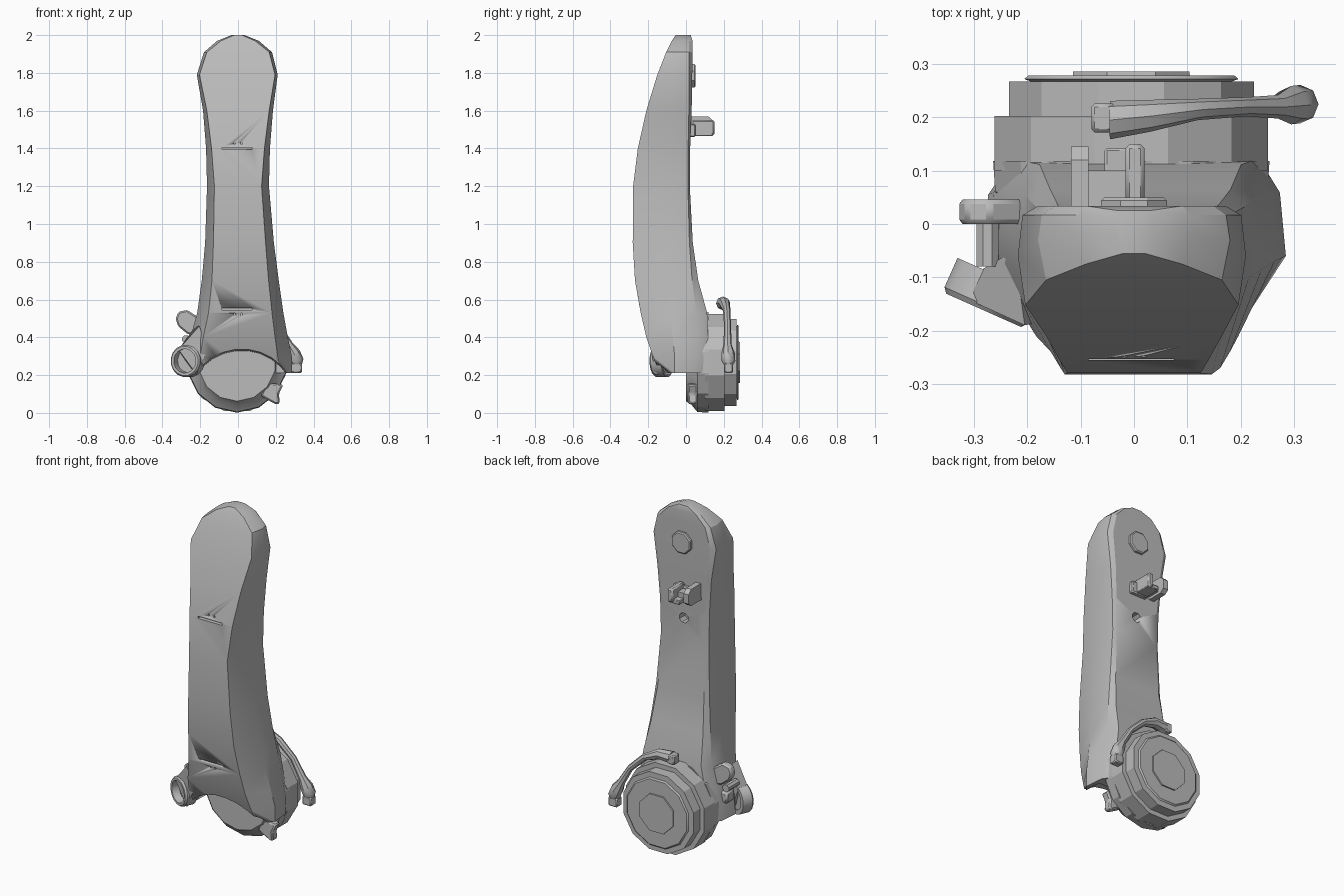
import bpy, bmesh, math
from mathutils import Vector, Matrix

if "Cube" in bpy.data.objects:
    bpy.data.objects.remove(bpy.data.objects["Cube"])

grey = bpy.data.materials.new("mid grey")
grey.use_nodes = True
COLOUR = (0.5, 0.5, 0.5, 1)
grey.diffuse_color = COLOUR
grey.node_tree.nodes["Principled BSDF"].inputs["Base Color"].default_value = COLOUR


def make(name, bm, angle=25):
    bmesh.ops.recalc_face_normals(bm, faces=bm.faces[:])
    mesh = bpy.data.meshes.new(name)
    bm.to_mesh(mesh)
    bm.free()
    mesh.materials.append(grey)
    ob = bpy.data.objects.new(name, mesh)
    bpy.context.collection.objects.link(ob)
    bpy.ops.object.select_all(action='DESELECT')
    ob.select_set(True)
    bpy.context.view_layer.objects.active = ob
    bpy.ops.object.shade_smooth_by_angle(angle=math.radians(angle))
    return ob


def loft(name, rings, angle=25, closed=False):
    """Skin a list of equal point rings; cap the ends unless closed."""
    bm = bmesh.new()
    rows = [[bm.verts.new(p) for p in ring] for ring in rings]
    n = len(rows[0])
    pairs = list(zip(rows, rows[1:])) + ([(rows[-1], rows[0])] if closed else [])
    for a, b in pairs:
        for i in range(n):
            j = (i + 1) % n
            bm.faces.new((a[i], a[j], b[j], b[i]))
    if not closed:
        bm.faces.new(rows[0])
        bm.faces.new(rows[-1])
    return make(name, bm, angle)


def lathe(name, centre, profile, sides, axis=(0, 1, 0), closed=False, angle=25):
    """Turn (distance along axis, radius) pairs about an axis."""
    turn = Vector((0, 0, 1)).rotation_difference(Vector(axis).normalized())
    rings = []
    for d, r in profile:
        ring = []
        for i in range(sides):
            a = 2 * math.pi * (i + 0.5) / sides
            ring.append(Vector(centre) + turn @ Vector((r * math.cos(a), r * math.sin(a), d)))
        rings.append(ring)
    return loft(name, rings, angle, closed)


def plate(name, outline, y0, y1, bevel=0.0):
    """Extrude an x-z outline along y."""
    ob = loft(name, [[(x, y, z) for x, z in outline] for y in (y0, y1)])
    if bevel:
        mod = ob.modifiers.new("edge", 'BEVEL')
        mod.width = bevel
        mod.segments = 1
    return ob


def box(name, lo, hi, bevel=0.0):
    return plate(name, [(lo[0], lo[2]), (hi[0], lo[2]), (hi[0], hi[2]), (lo[0], hi[2])],
                 lo[1], hi[1], bevel)


def cut(target, cutter):
    mod = target.modifiers.new(cutter.name, 'BOOLEAN')
    mod.operation = 'DIFFERENCE'
    mod.solver = 'EXACT'
    mod.object = cutter
    cutter.hide_render = True
    cutter.hide_set(True)


# Main arm: z, x offset, front half width, full half width, front y, widest y, back y
SECTIONS = [
    (0.21, 0.0, 0.22, 0.285, -0.14, -0.06, 0.11),
    (0.30, 0.005, 0.205, 0.28, -0.175, -0.06, 0.118),
    (0.40, 0.006, 0.19, 0.258, -0.21, -0.07, 0.118),
    (0.53, 0.012, 0.168, 0.228, -0.24, -0.085, 0.112),
    (0.70, 0.012, 0.15, 0.204, -0.27, -0.1, 0.065),
    (0.90, 0.008, 0.138, 0.182, -0.282, -0.11, 0.036),
    (1.20, 0.0, 0.125, 0.164, -0.28, -0.11, 0.02),
    (1.40, 0.0, 0.14, 0.169, -0.255, -0.1, 0.022),
    (1.60, 0.0, 0.165, 0.185, -0.21, -0.085, 0.03),
    (1.79, -0.004, 0.2, 0.214, -0.152, -0.06, 0.033),
    (1.91, 0.0, 0.165, 0.18, -0.105, -0.03, 0.034),
    (1.97, 0.0, 0.09, 0.11, -0.075, -0.02, 0.034),
    (2.00, 0.0, 0.02, 0.035, -0.055, -0.02, 0.025),
]
rings = []
for z, cx, fw, w, yf, ym, yb in SECTIONS:
    half = [(fw, yf), (w, ym), (w * 0.96, yb * 0.5), (w * 0.83, yb)]
    rings.append([(cx + x, y, z) for x, y in half] +
                 [(cx - x, y, z) for x, y in reversed(half)])
arm = loft("main_arm", rings, 28)

# Arched underside, front slots with pin holes, and the hole in the back
cut(arm, lathe("arch_cutter", (0.02, -0.5, 0.04), [(0, 0.31), (0.51, 0.29)], 28))
for z, y, side in ((1.4, -0.255, 1), (0.55, -0.244, -1)):
    cut(arm, box("slot_cutter", (-0.085, y - 0.03, z - 0.006), (0.075, y + 0.022, z + 0.006)))
    for x in (-0.018, 0.018):
        cut(arm, lathe("pin_cutter", (x, y - 0.03, z + side * 0.028), [(0, 0.006), (0.045, 0.006)], 8))
cut(arm, lathe("back_hole_cutter", (0, -0.03, 1.33), [(0, 0.03), (0.1, 0.03)], 8))

# Round base: tapered bowl, stepped drum, rim and end plates
BASE = (-0.005, 0, 0.267)
lathe("base_bowl", BASE, [(0.0, 0.205), (0.03, 0.225), (0.06, 0.262), (0.118, 0.266)], 14)
lathe("drum_large", BASE, [(0.1, 0.266), (0.203, 0.266)], 12)
lathe("drum_medium", BASE, [(0.2, 0.238), (0.267, 0.238)], 12)
lathe("drum_rim", BASE, [(0.262, 0.18), (0.272, 0.208), (0.279, 0.2)], 12)
lathe("drum_end_plate", BASE, [(0.27, 0.12), (0.286, 0.118)], 8)

# Tab under the base
plate("base_tab", [(0.12, 0.09), (0.2, 0.045), (0.222, 0.05), (0.216, 0.1), (0.24, 0.15),
                   (0.15, 0.16)], 0.01, 0.06, 0.008)

# Lever curved over the drum
PATH = [(-0.045, 0.195, 0.58, 0.036), (0.03, 0.203, 0.583, 0.03), (0.12, 0.215, 0.545, 0.02),
        (0.21, 0.22, 0.46, 0.018), (0.27, 0.22, 0.36, 0.022), (0.295, 0.223, 0.315, 0.036),
        (0.312, 0.225, 0.275, 0.036), (0.316, 0.225, 0.25, 0.022)]
rings = []
for k, (x, y, z, r) in enumerate(PATH):
    a, b = Vector(PATH[max(k - 1, 0)][:3]), Vector(PATH[min(k + 1, len(PATH) - 1)][:3])
    side = (b - a).normalized().cross(Vector((0, 1, 0))).normalized()
    rings.append([Vector((x, y, z)) + r * (side * math.cos(t) + Vector((0, 1, 0)) * math.sin(t))
                  for t in (math.pi * i / 4 for i in range(8))])
loft("lever", rings, 40)
box("lever_block", (-0.08, 0.172, 0.55), (-0.035, 0.226, 0.605), 0.006)
box("lever_foot", (0.28, 0.2, 0.212), (0.338, 0.25, 0.265), 0.006)

# Slanted ring at the lower side, with its web and recessed disc
AXIS = Vector((-0.4, -0.9, 0)).normalized()
RING = Vector((-0.268, -0.13, 0.275))
lathe("side_ring", RING, [(-0.035, 0.086), (0.025, 0.086), (0.035, 0.078), (0.035, 0.064),
                          (-0.035, 0.06)], 16, AXIS, True)
lathe("side_ring_disc", RING, [(-0.03, 0.07), (-0.01, 0.07)], 16, AXIS)
loft("side_ring_web", [
    [(-0.315, -0.14, 0.335), (-0.285, -0.085, 0.345), (-0.23, -0.08, 0.2), (-0.22, -0.17, 0.205)],
    [(-0.205, -0.19, 0.46), (-0.225, -0.05, 0.46), (-0.17, -0.05, 0.32), (-0.16, -0.18, 0.335)]])

# Ear and linkage on the same side
plate("side_ear", [(-0.2, 0.4), (-0.27, 0.42), (-0.318, 0.46), (-0.33, 0.5), (-0.315, 0.535),
                   (-0.27, 0.545), (-0.2, 0.5)], 0.0, 0.046, 0.008)
box("side_linkage", (-0.29, -0.05, 0.3), (-0.24, 0.03, 0.37), 0.012)
lathe("side_linkage_pin", (-0.275, -0.08, 0.39), [(0, 0.022), (0.1, 0.022)], 8)

# Back button and hook near the top
lathe("back_button", (0, 0, 1.785), [(0.02, 0.067), (0.044, 0.067), (0.05, 0.06)], 8)
box("hook_base", (-0.06, 0.015, 1.46), (0.052, 0.05, 1.53), 0.006)
box("hook_arm", (-0.055, 0.03, 1.465), (0.02, 0.142, 1.49), 0.004)
box("hook_rib", (-0.016, 0.03, 1.47), (0.02, 0.15, 1.55), 0.008)
loft("hook_wing", [[(x, y, z) for y, z in ((0.01, 1.47), (0.12, 1.47), (0.145, 1.49), (0.145, 1.545),
                                         (0.12, 1.568), (0.01, 1.568))] for x in (-0.118, -0.085)])
box("hook_bridge", (-0.1, 0.03, 1.485), (-0.01, 0.1, 1.52))
